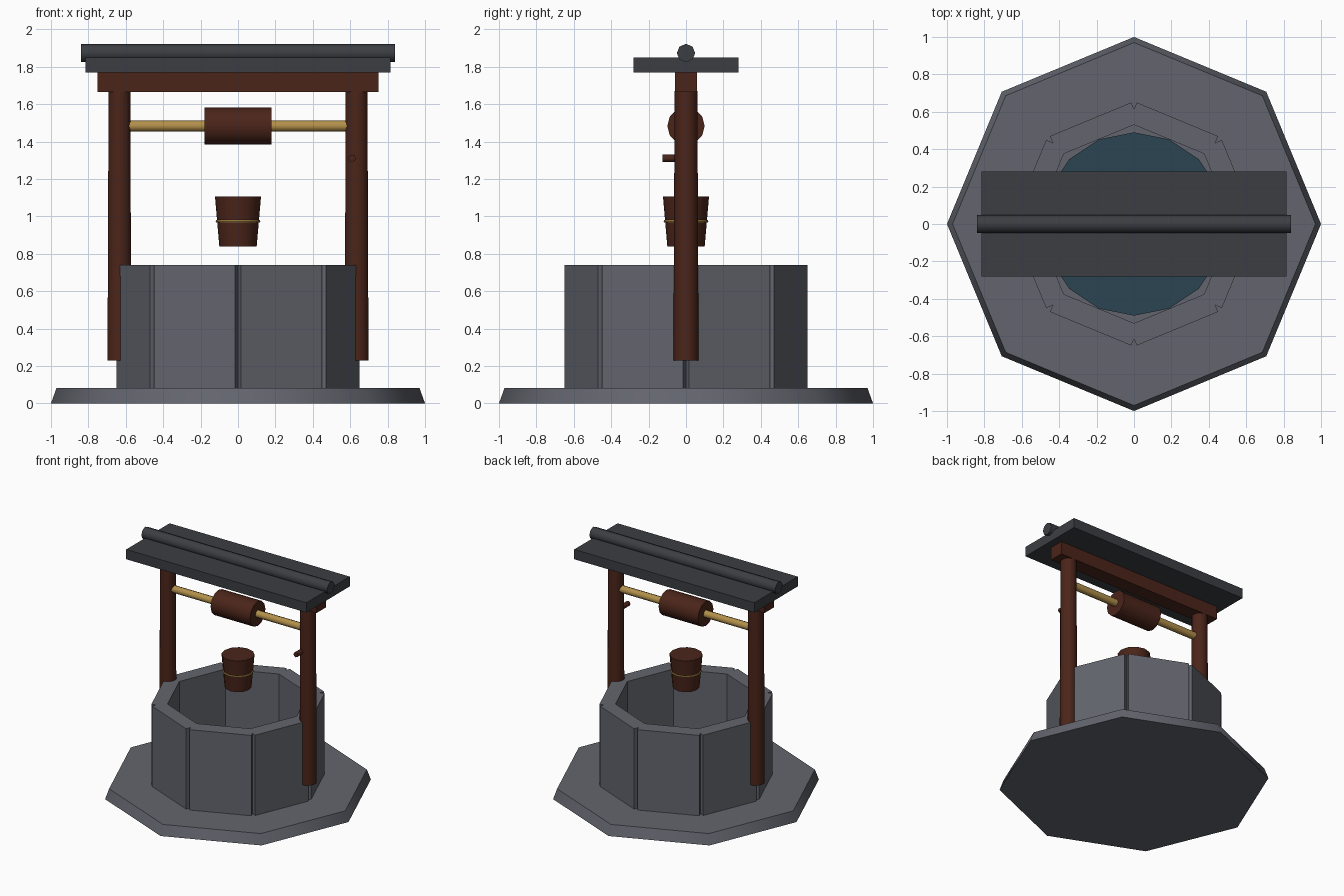
import bpy, bmesh
from math import radians, cos, sin
from mathutils import Matrix, Vector

if "Cube" in bpy.data.objects:
    bpy.data.objects.remove(bpy.data.objects["Cube"])


def material(name, rgb):
    m = bpy.data.materials.new(name)
    m.diffuse_color = (*rgb, 1)
    m.use_nodes = True
    m.node_tree.nodes["Principled BSDF"].inputs["Base Color"].default_value = m.diffuse_color
    return m


STONE = material("stone", (0.125, 0.13, 0.155))
WOOD = material("wood", (0.07, 0.018, 0.01))
SLATE = material("slate", (0.045, 0.048, 0.055))
BRASS = material("brass", (0.45, 0.28, 0.07))
WATER = material("water", (0.025, 0.06, 0.085))


def finish(bm, name, mat, smooth=False):
    bmesh.ops.recalc_face_normals(bm, faces=bm.faces)
    me = bpy.data.meshes.new(name)
    bm.to_mesh(me)
    bm.free()
    me.materials.append(mat)
    ob = bpy.data.objects.new(name, me)
    bpy.context.collection.objects.link(ob)
    if smooth:
        bpy.ops.object.select_all(action='DESELECT')
        ob.select_set(True)
        bpy.context.view_layer.objects.active = ob
        bpy.ops.object.shade_smooth_by_angle(angle=radians(50))
    return ob


def rod(name, start, end, r1, r2, sides, mat):
    """Capped (tapered) cylinder running from start to end."""
    a, b = Vector(start), Vector(end)
    d = b - a
    turn = Matrix.Identity(4)
    if abs(d.x) > 0:
        turn = Matrix.Rotation(radians(90), 4, 'Y')
    elif abs(d.y) > 0:
        turn = Matrix.Rotation(radians(-90), 4, 'X')
    bm = bmesh.new()
    bmesh.ops.create_cone(bm, cap_ends=True, segments=sides, radius1=r1, radius2=r2,
                          depth=d.length, matrix=Matrix.Translation((a + b) / 2) @ turn)
    return finish(bm, name, mat, True)


def box(name, centre, size, mat, angle=0):
    bm = bmesh.new()
    bmesh.ops.create_cube(bm, size=1, matrix=Matrix.Translation(centre)
                          @ Matrix.Rotation(angle, 4, 'Z') @ Matrix.Diagonal((*size, 1)))
    return finish(bm, name, mat)


def ring(name, z, major, minor, sides, mat):
    """Thin hoop lathed from a six-sided section."""
    bm = bmesh.new()
    loops = []
    for i in range(sides):
        t = radians(360 * i / sides)
        loop = []
        for j in range(6):
            p = radians(60 * j)
            r = major + minor * cos(p)
            loop.append(bm.verts.new((r * sin(t), r * cos(t), z + minor * sin(p))))
        loops.append(loop)
    for i in range(sides):
        a, b = loops[i], loops[(i + 1) % sides]
        for j in range(6):
            k = (j + 1) % 6
            bm.faces.new((a[j], b[j], b[k], a[k]))
    return finish(bm, name, mat, True)


# Stone plinth and the eight wall slabs, which leave small grooves at the corners
rod("base", (0, 0, 0), (0, 0, 0.083), 1.0, 0.97, 8, STONE)
for i in range(8):
    t = radians(22.5 + 45 * i)
    box(f"wall_slab_{i + 1}", (0.548 * cos(t), 0.548 * sin(t), 0.41),
        (0.116, 0.47, 0.66), STONE, t)
rod("water", (0, 0, 0.13), (0, 0, 0.16), 0.49, 0.49, 16, WATER)

# Timber frame
for side, name in ((-1, "left_post"), (1, "right_post")):
    rod(name, (side * 0.634, 0, 0.23), (side * 0.634, 0, 1.67), 0.067, 0.061, 10, WOOD)
box("top_beam", (0, 0, 1.72), (1.505, 0.12, 0.11), WOOD)

# Roof slab and ridge
box("roof", (0, 0, 1.81), (1.63, 0.56, 0.08), SLATE)
rod("roof_ridge", (-0.84, 0, 1.873), (0.84, 0, 1.873), 0.049, 0.049, 8, SLATE)

# Winding gear
rod("axle", (-0.6, 0, 1.483), (0.6, 0, 1.483), 0.03, 0.03, 8, BRASS)
rod("winding_drum", (-0.178, 0, 1.483), (0.178, 0, 1.483), 0.1, 0.1, 12, WOOD)
rod("crank_peg", (0.61, -0.125, 1.31), (0.61, 0, 1.31), 0.02, 0.02, 8, WOOD)

# Bucket with its hoop
rod("bucket", (0, 0, 0.84), (0, 0, 1.105), 0.1, 0.123, 12, WOOD)
ring("bucket_hoop", 0.973, 0.113, 0.007, 12, BRASS)
